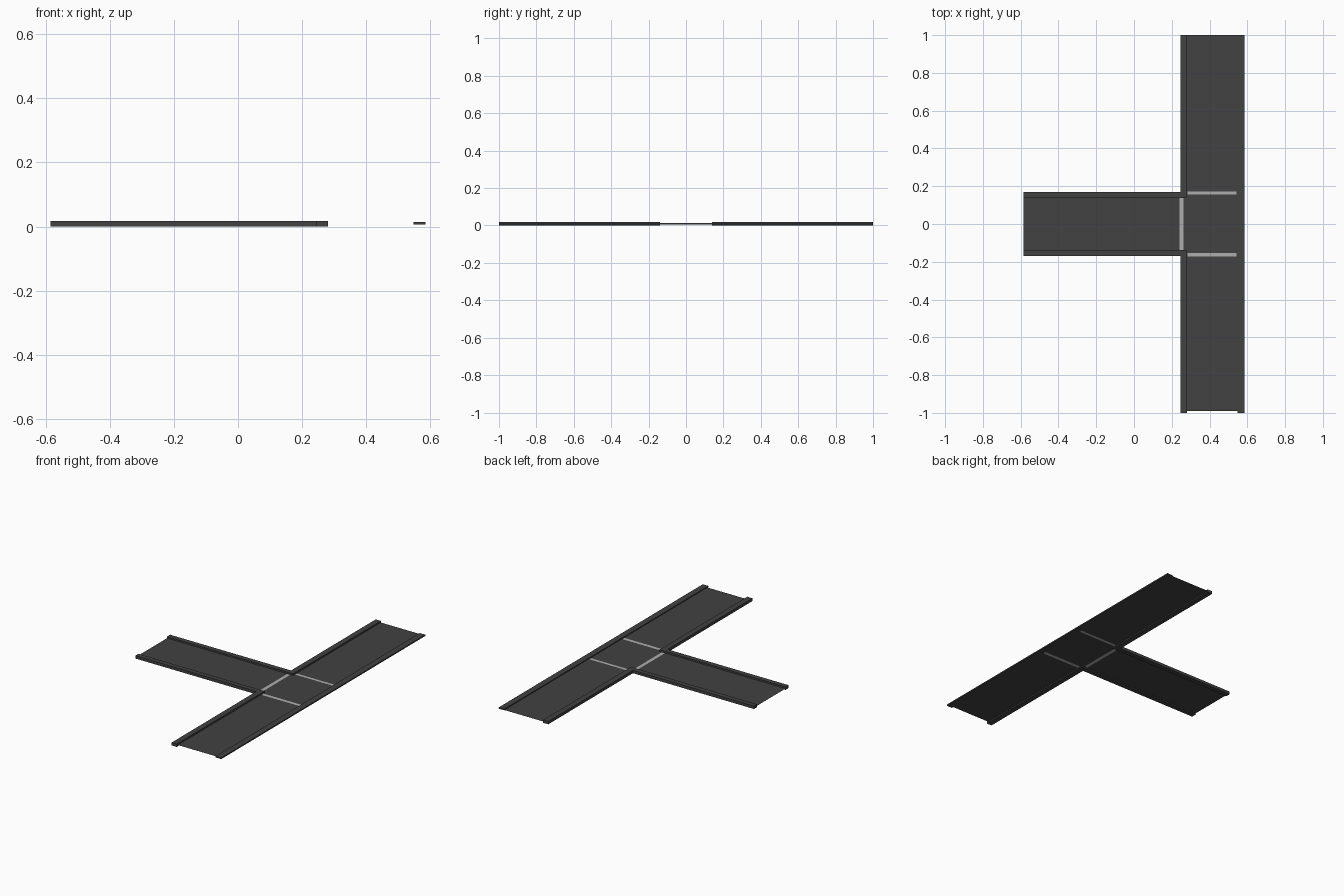
import bpy, bmesh

if "Cube" in bpy.data.objects:
    bpy.data.objects.remove(bpy.data.objects["Cube"])


def material(name, v):
    m = bpy.data.materials.new(name)
    m.diffuse_color = (v, v, v, 1)
    m.use_nodes = True
    m.node_tree.nodes["Principled BSDF"].inputs["Base Color"].default_value = m.diffuse_color
    return m


ASPHALT = material("dark_asphalt", 0.054)
PAINT = material("pale_line_paint", 0.42)
ROAD_Z = 0.008


def finish(name, bm, mats):
    me = bpy.data.meshes.new(name)
    bm.to_mesh(me)
    bm.free()
    for m in mats:
        me.materials.append(m)
    ob = bpy.data.objects.new(name, me)
    bpy.context.collection.objects.link(ob)
    return ob


def road(name, xs, ys, painted=()):
    """Flat sheet cut into strips; the painted cells become stop lines."""
    bm = bmesh.new()
    for i in range(len(xs) - 1):
        for j in range(len(ys) - 1):
            quad = [(xs[i], ys[j]), (xs[i + 1], ys[j]),
                    (xs[i + 1], ys[j + 1]), (xs[i], ys[j + 1])]
            f = bm.faces.new([bm.verts.new((x, y, ROAD_Z)) for x, y in quad])
            f.material_index = int((i, j) in painted)
    bmesh.ops.remove_doubles(bm, verts=bm.verts, dist=1e-5)
    finish(name, bm, (ASPHALT, PAINT))


def kerb(name, x0, x1, y0, y1, z0=0.0, z1=0.018):
    bm = bmesh.new()
    bmesh.ops.create_cube(bm, size=1)
    for v in bm.verts:
        v.co = (x1 if v.co.x > 0 else x0,
                y1 if v.co.y > 0 else y0,
                z1 if v.co.z > 0 else z0)
    finish(name, bm, (ASPHALT,))


# Through road with a stop line on each side of the junction
road("main_road", [0.275, 0.282, 0.543, 0.58],
     [-0.99, -0.173, -0.153, 0.156, 0.173, 1.0], {(1, 1), (1, 3)})

# Side road with its stop line at the mouth
road("side_road", [-0.585, 0.241, 0.262, 0.275],
     [-0.14, -0.137, 0.137, 0.14], {(1, 1)})

# Kerbs: thin one along the straight edge, taller mirrored pairs at the corners
kerb("straight_edge_kerb", 0.547, 0.585, -1, 1, 0.006, 0.014)
for side, s in (("north", 1), ("south", -1)):
    a, b = sorted((s * 0.14, s * 0.17))
    kerb(f"side_road_kerb_{side}", -0.585, 0.245, a, b)
    a, b = sorted((s * 0.14, s * 1.0))
    kerb(f"main_road_kerb_{side}", 0.245, 0.28, a, b)
